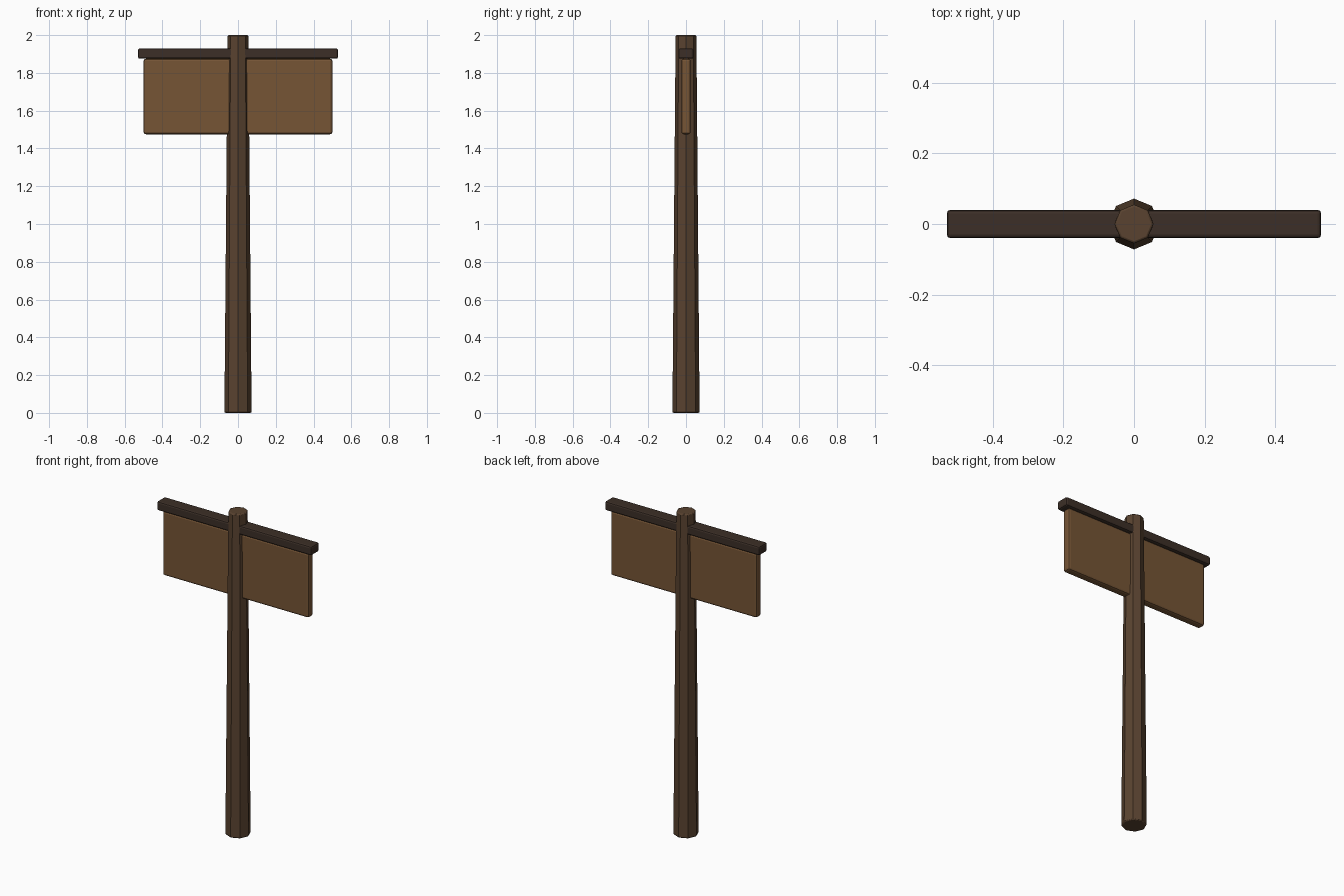
import bpy
import math

if "Cube" in bpy.data.objects:
    bpy.data.objects.remove(bpy.data.objects["Cube"])


def material(name, color):
    m = bpy.data.materials.new(name)
    m.diffuse_color = (*color, 1)
    m.use_nodes = True
    m.node_tree.nodes["Principled BSDF"].inputs["Base Color"].default_value = m.diffuse_color
    return m


def finish(ob, name, mat, bevel, segments=2):
    ob.name = name
    ob.data.materials.append(mat)
    mod = ob.modifiers.new("soft_edges", 'BEVEL')
    mod.width = bevel
    mod.segments = segments
    mod.limit_method = 'ANGLE'
    mod.angle_limit = math.radians(60)
    return ob


def box(name, size, z, mat, bevel):
    bpy.ops.mesh.primitive_cube_add(size=1, location=(0, 0, z))
    ob = bpy.context.object
    ob.scale = size
    bpy.ops.object.transform_apply(location=False, rotation=False, scale=True)
    return finish(ob, name, mat, bevel)


post_wood = material("post_wood", (0.10, 0.055, 0.029))
board_wood = material("board_wood", (0.18, 0.09, 0.036))
beam_wood = material("beam_wood", (0.045, 0.028, 0.02))

# Tapered eight-sided post
bpy.ops.mesh.primitive_cone_add(vertices=8, radius1=0.072, radius2=0.055,
                                depth=2, location=(0, 0, 1))
post = finish(bpy.context.object, "post", post_wood, 0.006)
bpy.context.view_layer.objects.active = post
bpy.ops.object.shade_smooth_by_angle(angle=math.radians(30))

# Sign board and the cross beam capping it
box("sign_board", (1.0, 0.05, 0.40), 1.675, board_wood, 0.012)
box("cap_beam", (1.06, 0.08, 0.055), 1.9025, beam_wood, 0.01)
